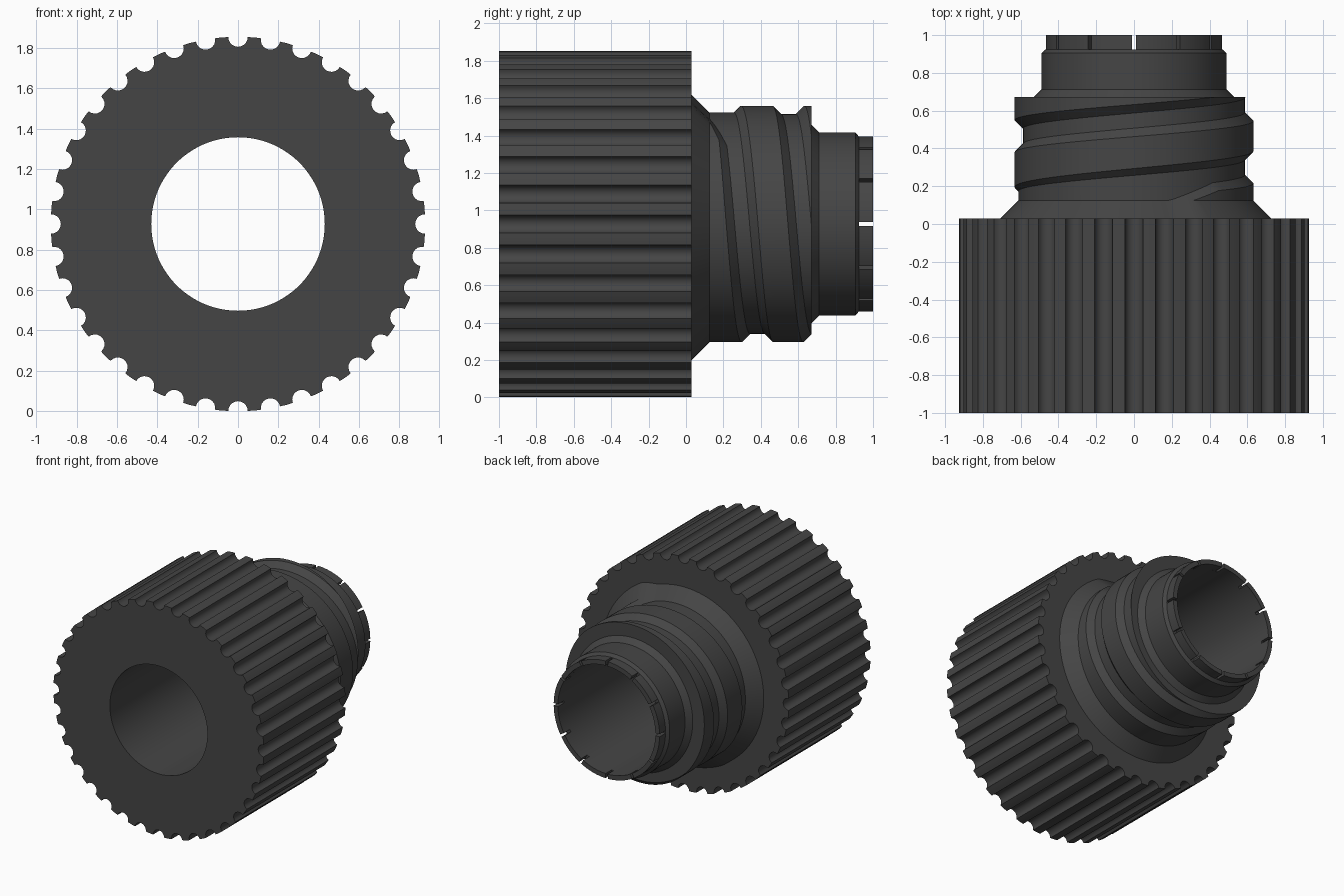
import bpy, bmesh, math
from math import pi, cos, sin, tau

if "Cube" in bpy.data.objects:
    bpy.data.objects.remove(bpy.data.objects["Cube"])

ZC = 0.927          # height of the long axis
BORE = 0.43         # through hole radius
mat = bpy.data.materials.new("dark grey")
mat.diffuse_color = (0.06, 0.06, 0.06, 1)
mat.use_nodes = True
mat.node_tree.nodes["Principled BSDF"].inputs["Base Color"].default_value = mat.diffuse_color


def at(angle, r, y):
    return (r * cos(angle), y, ZC + r * sin(angle))


def loft(name, columns, closed):
    """Skin a list of equally long section loops into one solid."""
    bm = bmesh.new()
    cols = [[bm.verts.new(p) for p in c] for c in columns]
    m = len(cols[0])
    for i in range(len(cols) if closed else len(cols) - 1):
        a, b = cols[i], cols[(i + 1) % len(cols)]
        for j in range(m):
            k = (j + 1) % m
            bm.faces.new((a[j], a[k], b[k], b[j]))
    return bm


def finish(name, bm):
    bmesh.ops.remove_doubles(bm, verts=bm.verts, dist=0.0004)
    bmesh.ops.recalc_face_normals(bm, faces=bm.faces)
    me = bpy.data.meshes.new(name)
    bm.to_mesh(me)
    bm.free()
    me.materials.append(mat)
    ob = bpy.data.objects.new(name, me)
    bpy.context.collection.objects.link(ob)
    bpy.ops.object.select_all(action='DESELECT')
    ob.select_set(True)
    bpy.context.view_layer.objects.active = ob
    bpy.ops.object.shade_smooth_by_angle(angle=math.radians(28))
    return ob


# Fluted grip: 36 round grooves around the rim
R, GROOVE = 0.928, 0.048
columns = []
for i in range(36):
    mid = i * tau / 36
    outline = []
    for k in range(11):                       # groove arc
        t = -pi / 2 + pi * k / 10
        outline.append((R - 0.002 - GROOVE * cos(t), GROOVE * sin(t)))
    for k in (1, 2):                          # land between grooves
        t = math.radians(3 + 4 * k / 3)
        outline.append((R * cos(t), R * sin(t)))
    for u, v in outline:
        r, t = math.hypot(u, v), mid + math.atan2(v, u)
        columns.append([at(t, r, -1), at(t, r, 0.03),
                        at(t, BORE, 0.03), at(t, BORE, -1)])
finish("fluted_grip", loft("fluted_grip", columns, True))

# Threaded sleeve: collar, helical groove that fades out, and nose
Y0, Y1, R_OUT, PITCH = 0.125, 0.672, 0.632, 0.33


def groove(phi):
    """Four y positions across the groove, and its depth."""
    c = 0.63 - PITCH * phi / tau
    t = min(max((phi - tau) / (1.5 * pi), 0), 1)
    d = 0.045 * (1 - t ** 1.5)
    s = 0.12 * min(max((phi - 2.25 * pi) / (0.25 * pi), 0), 1)
    return (c - 0.04 - d - s, c - 0.04 - s, c + 0.04, c + 0.04 + d), d


def radius(angle, y):
    cut = 0
    for n in (-1, 0, 1):
        (a, _, _, b), d = groove(angle + n * tau)
        cut = max(cut, min(d, y - a, b - y))
    return R_OUT - cut


SEG = 120
columns = []
for i in range(SEG + 1):
    t = i * tau / SEG
    ys = [Y0]
    for n in (1, 0, -1):
        ys += [min(max(y, Y0), Y1) for y in groove(t + n * tau)[0]]
    ys.append(Y1)
    section = [(radius(t, Y0) + 0.095, 0.03)]
    section += [(radius(t, y), y) for y in ys]
    section += [(0.53, Y1), (0.49, 0.712), (0.49, 0.905),
                (0.467, 0.925), (BORE, 0.925), (BORE, 0.03)]
    columns.append([at(t, r, y) for r, y in section])
finish("threaded_sleeve", loft("threaded_sleeve", columns, False))

# Slotted rim: twelve thin tabs separated by narrow slots
rim = bmesh.new()
HALF = 0.01 / 0.45
for i in range(12):
    start, end = i * tau / 12 + HALF, (i + 1) * tau / 12 - HALF
    loops = []
    for k in range(11):
        t = start + (end - start) * k / 10
        loops.append([rim.verts.new(at(t, r, y)) for r, y in
                      ((BORE, 0.925), (0.467, 0.925), (0.467, 1), (BORE, 1))])
    for a, b in zip(loops, loops[1:]):
        for j in range(4):
            rim.faces.new((a[j], a[(j + 1) % 4], b[(j + 1) % 4], b[j]))
    rim.faces.new(loops[0])
    rim.faces.new(loops[-1])
finish("slotted_rim", rim)
